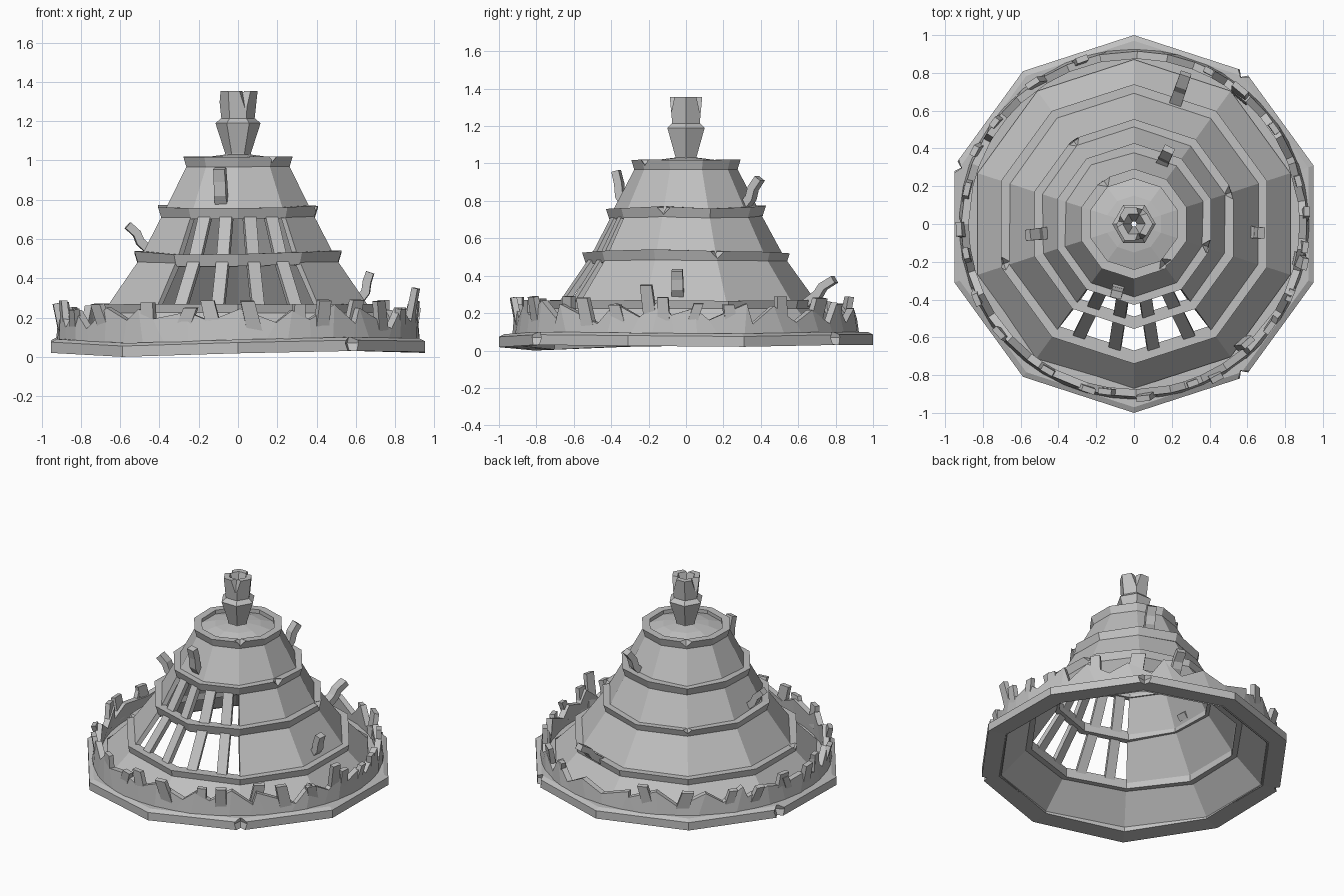
import bpy, bmesh, random
from math import sin, cos, radians
from mathutils import Vector

random.seed(7)
if "Cube" in bpy.data.objects:
    bpy.data.objects.remove(bpy.data.objects["Cube"])

stone = bpy.data.materials.new("grey_stone")
stone.use_nodes = True
stone.diffuse_color = (0.53, 0.53, 0.53, 1)
stone.node_tree.nodes["Principled BSDF"].inputs["Base Color"].default_value = (0.53, 0.53, 0.53, 1)

SIDES = 10


def polar(r, angle, z):
    a = radians(angle)
    return Vector((r * cos(a), r * sin(a), z))


def finish(name, bm):
    bmesh.ops.recalc_face_normals(bm, faces=bm.faces)
    mesh = bpy.data.meshes.new(name)
    bm.to_mesh(mesh)
    bm.free()
    mesh.materials.append(stone)
    obj = bpy.data.objects.new(name, mesh)
    bpy.context.collection.objects.link(obj)
    return obj


def lathe(name, profile, n=SIDES, start=90, closed=True, move=None, skip=None):
    """Spin a profile of (radius, height) points into n flat sides."""
    bm = bmesh.new()
    rows = []
    for i in range(n):
        row = []
        for j, (r, z) in enumerate(profile):
            a = start + 360 * i / n
            if move:
                r, a, z = move(i, j, r, a, z)
            row.append(bm.verts.new(polar(r, a, z)))
        rows.append(row)
    count = len(profile)
    for i in range(n):
        a, b = rows[i], rows[(i + 1) % n]
        for j in range(count if closed else count - 1):
            if skip and skip(i, j):
                continue
            k = (j + 1) % count
            bm.faces.new((a[j], b[j], b[k], a[k]))
    return finish(name, bm)


def strip(name, points, side, width, thick, taper=1.0):
    """Square-sectioned beam that follows the points."""
    bm = bmesh.new()
    side = side.normalized()
    last = len(points) - 1
    rows = []
    for i, p in enumerate(points):
        along = points[min(i + 1, last)] - points[max(i - 1, 0)]
        out = side.cross(along).normalized()
        s = 1 + (taper - 1) * i / last
        rows.append([bm.verts.new(p + side * u * width * s / 2 + out * v * thick * s / 2)
                     for u, v in ((-1, -1), (1, -1), (1, 1), (-1, 1))])
    for a, b in zip(rows, rows[1:]):
        for j in range(4):
            k = (j + 1) % 4
            bm.faces.new((a[j], a[k], b[k], b[j]))
    bm.faces.new(rows[0])
    bm.faces.new(rows[-1])
    return finish(name, bm)


def bake(obj):
    dg = bpy.context.evaluated_depsgraph_get()
    obj.data = bpy.data.meshes.new_from_object(obj.evaluated_get(dg))
    obj.modifiers.clear()


def chip(obj, r, angle, z, size, tall=1.0):
    """Knock an eight-sided chip out of a part."""
    bm = bmesh.new()
    bmesh.ops.create_uvsphere(bm, u_segments=4, v_segments=2, radius=size)
    for v in bm.verts:
        v.co.z *= tall
    cutter = finish("chip_cutter", bm)
    cutter.hide_render = True
    cutter.location = polar(r, angle, z)
    cutter.rotation_euler.z = radians(angle)
    mod = obj.modifiers.new("chip", 'BOOLEAN')
    mod.operation = 'DIFFERENCE'
    mod.solver = 'EXACT'
    mod.object = cutter
    bake(obj)
    bpy.data.objects.remove(cutter)


# Conical shell with the two front sides left open in two tiers
TIERS = [(0.9, 0.05), (0.705, 0.25), (0.525, 0.5), (0.395, 0.74), (0.27, 0.98)]
shell = lathe("cone_shell", TIERS, closed=False,
              skip=lambda i, j: i in (4, 5) and j in (1, 2))
solid = shell.modifiers.new("thickness", 'SOLIDIFY')
solid.thickness = 0.03
solid.offset = -1
bake(shell)

# Domed cap
cap = lathe("cap", [(0.27, 0.985), (0.15, 1.02), (0.03, 1.035)], closed=False)

# Window bars, two on each open side of each tier
for tier in (1, 2):
    (r0, z0), (r1, z1) = TIERS[tier], TIERS[tier + 1]
    for a0 in (234, 270):
        for t in ((0.28, 0.75) if a0 == 234 else (0.25, 0.72)):
            c0, c1 = polar(1, a0, 0), polar(1, a0 + 36, 0)
            d = c0.lerp(c1, t)
            low = d * (r0 - 0.015) + Vector((0, 0, z0))
            high = d * (r1 - 0.015) + Vector((0, 0, z1))
            strip("window_bar", [low, high], c1 - c0, 0.065, 0.03)


# Uneven hoops around the cone
def hoop(name, r_in, r_low, r_top, z0, z1, wobble):
    lift = [random.uniform(-wobble, wobble) for _ in range(SIDES)]
    return lathe(name, [(r_in, z0), (r_low, z0), (r_top, z1), (r_in, z1)],
                 move=lambda i, j, r, a, z: (r, a, z + lift[i]))


lower_hoop = hoop("lower_hoop", 0.67, 0.725, 0.74, 0.205, 0.27, 0.005)
middle_hoop = hoop("middle_hoop", 0.49, 0.535, 0.555, 0.468, 0.53, 0.012)
upper_hoop = hoop("upper_hoop", 0.37, 0.41, 0.428, 0.71, 0.765, 0.01)
top_hoop = hoop("top_hoop", 0.24, 0.272, 0.292, 0.955, 1.02, 0.004)
for obj, r, angle, z in ((top_hoop, 0.27, -52, 1.02), (top_hoop, 0.28, 125, 1.02),
                         (upper_hoop, 0.41, -17, 0.765), (middle_hoop, 0.54, 126, 0.53),
                         (lower_hoop, 0.72, 197, 0.27), (middle_hoop, 0.54, 18, 0.53)):
    chip(obj, r, angle, z, 0.04)

# Base rim, sagging at one front corner, with broken corners
sag = {4: -0.03, 3: -0.01, 5: -0.012, 8: -0.01, 7: -0.005}
rim = lathe("base_rim", [(0.87, 0.035), (1.0, 0.03), (1.0, 0.085), (0.97, 0.1), (0.87, 0.1)],
            move=lambda i, j, r, a, z: (r, a, z + sag.get(i, 0)))
for angle in (-54, 54, 162):
    chip(rim, 1.01, angle, 0.07, 0.065, 2.2)

# Splintered fence standing on the rim
FENCE = 46
crest = [random.uniform(0.21, 0.27) if i % 2 else random.uniform(0.14, 0.2) for i in range(FENCE)]
lean = [random.uniform(-5, 5) for _ in range(FENCE)]


def splinter(i, j, r, a, z):
    return (r, a + lean[i], crest[i]) if z > 0.15 else (r, a, z)


lathe("splintered_fence", [(0.885, 0.06), (0.93, 0.06), (0.915, 0.2), (0.875, 0.2)],
      n=FENCE, move=splinter)


# Loose planks along the fence, leaning different ways
def plank(angle, r, z0, z1, width=0.07, tilt=0.0, outward=0.03):
    side = polar(1, angle + 90, 0)
    low = polar(r, angle, z0)
    high = polar(r + outward, angle, z1) + side * tilt
    strip("fence_plank", [low, high], side, width, 0.035, 0.9)


for angle in (3, 17, 33, 63, 112, 125, 143, 152, 165, 172, 183, 190, 204,
              222, 238, 250, 263, 277, 288, 300, 325, 338, 354):
    plank(angle + random.uniform(-2, 2), 0.895, 0.12, random.uniform(0.23, 0.29),
          random.uniform(0.055, 0.085), random.uniform(-0.06, 0.06), random.uniform(0, 0.035))
plank(-12, 0.88, 0.12, 0.35, 0.07, -0.02, 0.05)
plank(-48, 0.85, 0.12, 0.29, 0.08, 0.03, 0.02)
plank(50, 0.88, 0.12, 0.28, 0.1, 0.03, 0.03)


# Curled splinters growing from the cone
def horn(angle, r, z, reach, rise):
    pts = [polar(r - 0.04, angle, z - 0.02), polar(r + reach * 0.25, angle, z + rise * 0.3),
           polar(r + reach * 0.45, angle, z + rise * 0.65), polar(r + reach, angle, z + rise)]
    strip("curled_splinter", pts, polar(1, angle + 90, 0), 0.065, 0.045, 0.9)


horn(256, 0.355, 0.77, 0.03, 0.19)
horn(65, 0.365, 0.77, 0.07, 0.15)
horn(186, 0.48, 0.55, 0.085, 0.12)
horn(-4, 0.645, 0.29, 0.03, 0.14)
horn(71, 0.72, 0.27, 0.12, 0.11)

# Six-sided hollow finial with a split crown
finial = lathe("finial", [(0.015, 1.0), (0.065, 1.0), (0.065, 1.035), (0.115, 1.19), (0.085, 1.215),
                          (0.1, 1.355), (0.06, 1.355), (0.015, 1.22)], n=6, start=0)
for angle in (-65, 60, 170):
    chip(finial, 0.09, angle, 1.37, 0.045, 2.6)
